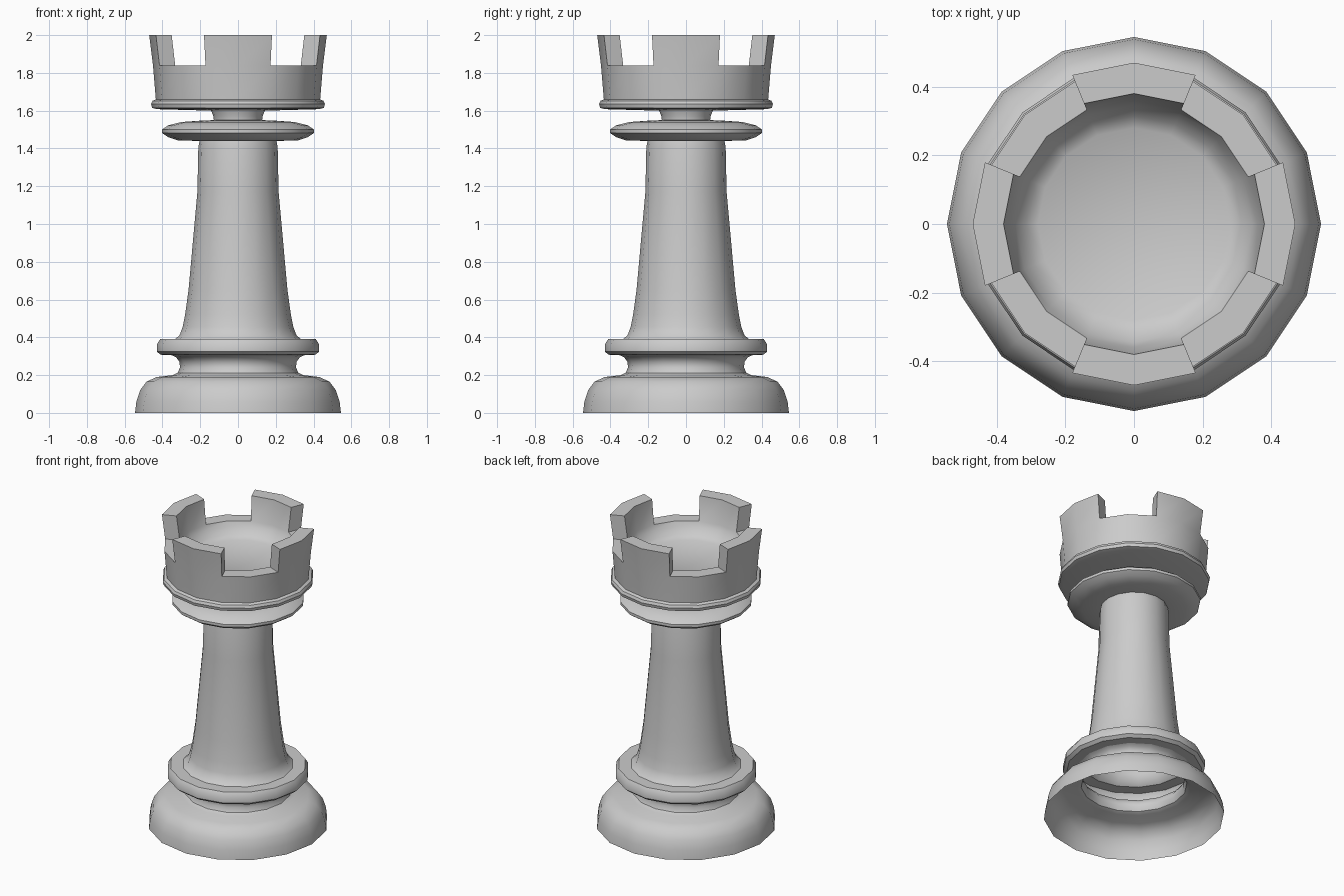
import bpy, bmesh
from math import sin, cos, tau

if "Cube" in bpy.data.objects:
    bpy.data.objects.remove(bpy.data.objects["Cube"])

SIDES = 16


def lathe(bm, profile, cap_end=False):
    """Spin (radius, z) points around z; returns the face rings."""
    loops = [[bm.verts.new((r * cos(tau * i / SIDES), r * sin(tau * i / SIDES), z))
              for i in range(SIDES)] for r, z in profile]
    rings = []
    for a, b in zip(loops, loops[1:]):
        rings.append([bm.faces.new((a[i], a[(i + 1) % SIDES], b[(i + 1) % SIDES], b[i]))
                      for i in range(SIDES)])
    if cap_end:
        bm.faces.new(loops[-1])
    return rings


def finish(bm, name):
    mesh = bpy.data.meshes.new(name)
    bm.to_mesh(mesh)
    bm.free()
    obj = bpy.data.objects.new(name, mesh)
    bpy.context.collection.objects.link(obj)
    bpy.ops.object.select_all(action='DESELECT')
    obj.select_set(True)
    bpy.context.view_layer.objects.active = obj
    bpy.ops.object.shade_smooth_by_angle(angle=0.6)


parts = {
    # hollow foot, open underneath, with its narrow waist
    "base": [(0.545, 0), (0.538, 0.06), (0.518, 0.12), (0.485, 0.165), (0.43, 0.19),
             (0.345, 0.2), (0.32, 0.212), (0.307, 0.24), (0.31, 0.27),
             (0.328, 0.295), (0.35, 0.305)],
    # bevelled ring above the foot
    "lower_collar": [(0.35, 0.305), (0.41, 0.308), (0.43, 0.325), (0.43, 0.362),
                     (0.412, 0.39), (0.335, 0.39)],
    # tapered column
    "stem": [(0.335, 0.39), (0.31, 0.41), (0.293, 0.455), (0.28, 0.52), (0.262, 0.65),
             (0.215, 1.17), (0.21, 1.41), (0.203, 1.44)],
    # lens-shaped disc and the short neck on top of it
    "upper_collar": [(0.203, 1.44), (0.315, 1.442), (0.37, 1.46), (0.402, 1.482),
                     (0.402, 1.5), (0.37, 1.522), (0.3, 1.54), (0.2, 1.547),
                     (0.128, 1.55), (0.13, 1.57), (0.142, 1.6)],
}
for name, profile in parts.items():
    bm = bmesh.new()
    lathe(bm, profile)
    finish(bm, name)

# turret: rim ring, wall, parapet and bowl
bm = bmesh.new()
rings = lathe(bm, [(0.142, 1.6), (0.43, 1.608), (0.455, 1.615), (0.46, 1.635),
                   (0.453, 1.652), (0.435, 1.66), (0.45, 1.84), (0.36, 1.84),
                   (0.345, 1.81), (0.315, 1.77), (0.28, 1.75)], cap_end=True)

# four battlements, raised from the parapet ring on the axes
raised = [f for i, f in enumerate(rings[6]) if i % 4 in (0, 3)]
new = bmesh.ops.extrude_face_region(bm, geom=raised)["geom"]
for v in (g for g in new if isinstance(g, bmesh.types.BMVert)):
    r = v.co.xy.length
    v.co.xy *= (r + 0.02) / r
    v.co.z = 2.0
bmesh.ops.delete(bm, geom=[f for f in raised if f.is_valid], context='FACES')
bmesh.ops.recalc_face_normals(bm, faces=bm.faces)
finish(bm, "turret")
